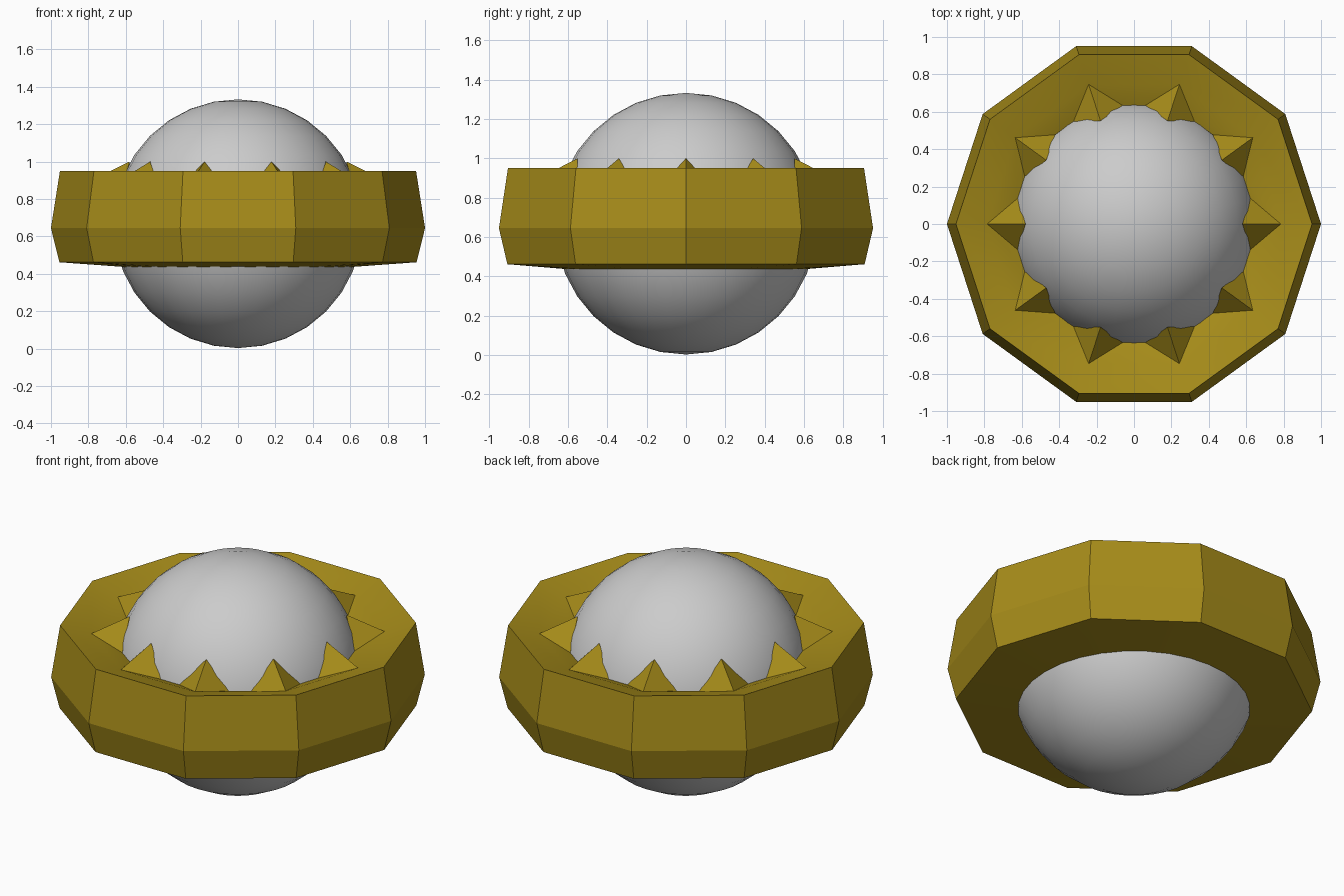
import bpy, bmesh
from math import cos, sin, radians

if "Cube" in bpy.data.objects:
    bpy.data.objects.remove(bpy.data.objects["Cube"])

N = 10
STEP = 360 / N

# Smooth ball held in the ring
bpy.ops.mesh.primitive_uv_sphere_add(segments=32, ring_count=16, radius=0.665, location=(0, 0, 0.668))
ball = bpy.context.object
ball.name = "ball"
bpy.ops.object.shade_smooth()

# Ten-sided ring setting with a claw at each corner
bm = bmesh.new()


def loop(r, z, offset=0):
    return [bm.verts.new((r * cos(radians(STEP * k + offset)),
                          r * sin(radians(STEP * k + offset)), z)) for k in range(N)]


bottom = loop(0.955, 0.462)
belt = loop(1.0, 0.645)
rim = loop(0.952, 0.95)
ridge = loop(0.785, 0.90)          # outer foot of each claw
tip = loop(0.58, 1.0)              # claw point resting on the ball
left = loop(0.637, 0.85, -12.5)    # claw feet against the ball
right = loop(0.637, 0.85, 12.5)
in_tip, in_left, in_right = (loop(0.61, 0.437, a) for a in (0, -12.5, 12.5))

for k in range(N):
    j = (k + 1) % N
    for f in (
        # outer wall
        (bottom[k], bottom[j], belt[j], belt[k]),
        (belt[k], belt[j], rim[j], rim[k]),
        # dished top
        (rim[k], rim[j], ridge[j], ridge[k]),
        (ridge[k], ridge[j], left[j], right[k]),
        # claw sides
        (ridge[k], right[k], tip[k]),
        (ridge[k], tip[k], left[k]),
        # hidden inner wall
        (left[k], tip[k], in_tip[k], in_left[k]),
        (tip[k], right[k], in_right[k], in_tip[k]),
        (right[k], left[j], in_left[j], in_right[k]),
        # underside
        (bottom[k], in_left[k], in_tip[k]),
        (bottom[k], in_tip[k], in_right[k]),
        (bottom[k], in_right[k], in_left[j], bottom[j]),
    ):
        bm.faces.new(f)
bmesh.ops.recalc_face_normals(bm, faces=bm.faces)

mesh = bpy.data.meshes.new("ring_setting")
bm.to_mesh(mesh)
bm.free()
ring = bpy.data.objects.new("ring_setting", mesh)
bpy.context.collection.objects.link(ring)

gold = bpy.data.materials.new("gold")
gold.diffuse_color = (0.38, 0.26, 0.01, 1)
gold.use_nodes = True
gold.node_tree.nodes["Principled BSDF"].inputs["Base Color"].default_value = gold.diffuse_color
mesh.materials.append(gold)

bpy.ops.object.select_all(action='DESELECT')
ring.select_set(True)
bpy.context.view_layer.objects.active = ring
bpy.ops.object.shade_smooth_by_angle(angle=radians(18))
